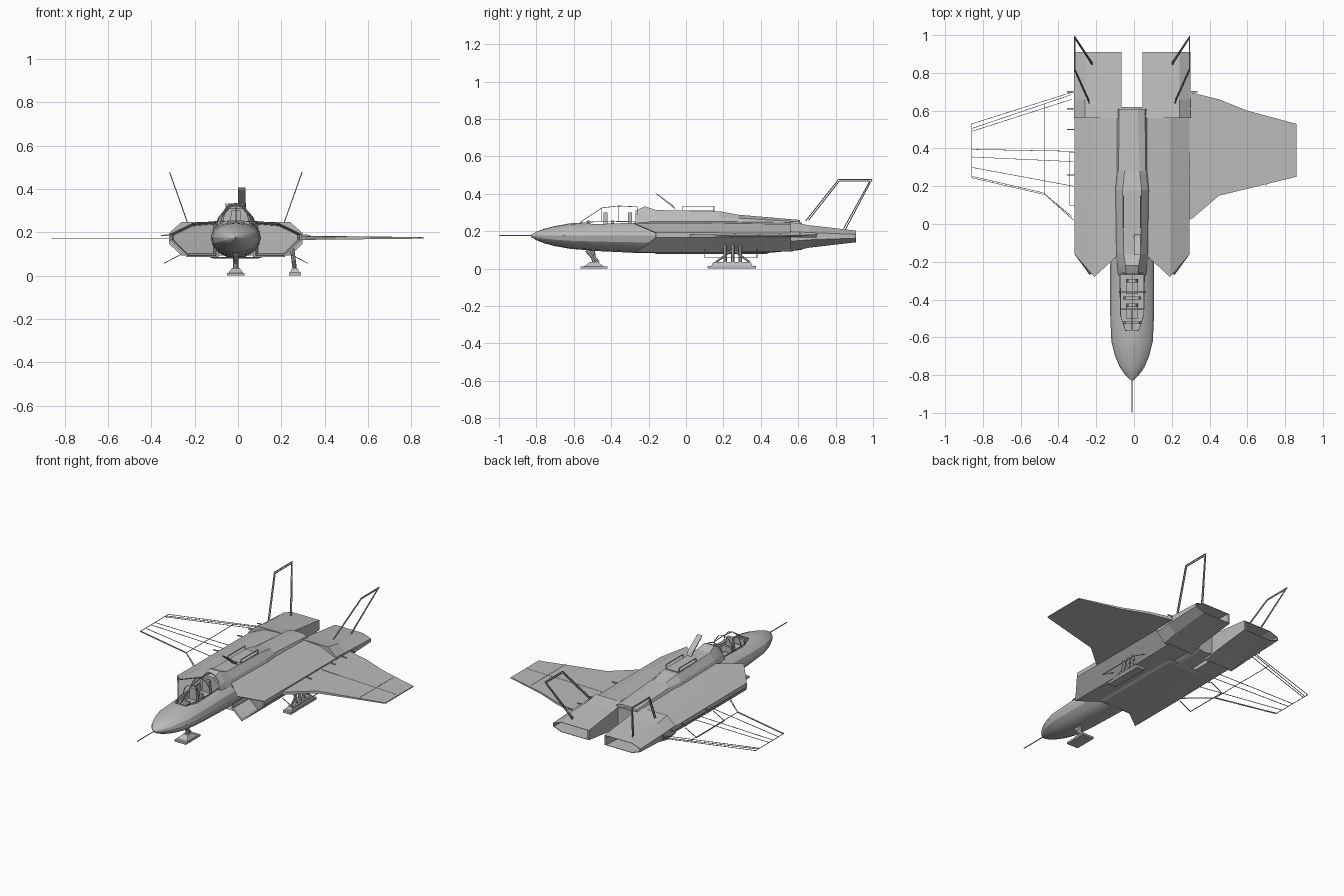
import bpy, bmesh, math
from mathutils import Vector

if "Cube" in bpy.data.objects:
    bpy.data.objects.remove(bpy.data.objects["Cube"])

CX = -0.01  # fuselage centre line


def material(name, v):
    m = bpy.data.materials.new(name)
    m.diffuse_color = (v, v, v, 1)
    m.use_nodes = True
    m.node_tree.nodes["Principled BSDF"].inputs["Base Color"].default_value = m.diffuse_color
    return m


GREY = material("hull grey", 0.5)


def finish(bm, name, smooth=False):
    bmesh.ops.recalc_face_normals(bm, faces=bm.faces)
    me = bpy.data.meshes.new(name)
    bm.to_mesh(me)
    bm.free()
    ob = bpy.data.objects.new(name, me)
    bpy.context.collection.objects.link(ob)
    me.materials.append(GREY)
    if smooth:
        bpy.ops.object.select_all(action='DESELECT')
        ob.select_set(True)
        bpy.context.view_layer.objects.active = ob
        bpy.ops.object.shade_smooth_by_angle(angle=math.radians(25))
    return ob


def skin(bm, rings):
    """Bridge rings of points and return the two end caps."""
    rv = [[bm.verts.new(p) for p in r] for r in rings]
    n = len(rv[0])
    for a, b in zip(rv, rv[1:]):
        for i in range(n):
            bm.faces.new((a[i], a[(i + 1) % n], b[(i + 1) % n], b[i]))
    return bm.faces.new(rv[0]), bm.faces.new(rv[-1])


def loft(name, rings, smooth=False):
    bm = bmesh.new()
    skin(bm, rings)
    return finish(bm, name, smooth)


def recess(bm, face, scale, depth):
    """Cut an opening with a thin lip into an end cap."""
    c = face.calc_center_median()
    for s, d in ((scale, 0), (0.9, depth)):
        f = bmesh.ops.extrude_discrete_faces(bm, faces=[face])["faces"][0]
        for v in f.verts:
            v.co = c + (v.co - c) * s + Vector((0, d, 0))
        c = f.calc_center_median()
        face = f


def box(name, x0, x1, y0, y1, z0, z1, tx=1.0, ty=1.0):
    """Box with optional taper of its top."""
    cx, cy = (x0 + x1) / 2, (y0 + y1) / 2
    hx, hy = (x1 - x0) / 2, (y1 - y0) / 2
    sq = ((-1, -1), (1, -1), (1, 1), (-1, 1))
    return loft(name, [[(cx + a * hx, cy + b * hy, z0) for a, b in sq],
                       [(cx + a * hx * tx, cy + b * hy * ty, z1) for a, b in sq]])


def bars(name, lines, r=0.003, sides=4):
    """Thin bars along polylines."""
    bm = bmesh.new()
    for line in lines:
        for p, q in zip(line, line[1:]):
            p, q = Vector(p), Vector(q)
            u = (q - p).orthogonal().normalized()
            w = (q - p).normalized().cross(u)
            off = [r * (math.cos(t) * u + math.sin(t) * w)
                   for t in (2 * math.pi * i / sides for i in range(sides))]
            skin(bm, [[p + o for o in off], [q + o for o in off]])
    return finish(bm, name)


# Forward fuselage and centre body: (y, half width, top, bottom)
secs = [(-.83, .004, .18, .171), (-.80, .036, .197, .152), (-.76, .064, .212, .136),
        (-.70, .09, .228, .12), (-.62, .11, .242, .106), (-.48, .116, .25, .094),
        (-.25, .116, .26, .083), (.1, .116, .262, .08), (.45, .116, .255, .085),
        (.62, .11, .245, .10)]
rings = []
for y, hw, top, bot in secs:
    ring = []
    for i in range(16):
        t = 2 * math.pi * i / 16
        s = math.sin(t)
        ring.append((CX + hw * math.cos(t), y, .176 + s * ((top - .176) if s > 0 else (.176 - bot))))
    rings.append(ring)
fuselage = loft("fuselage", rings, True)

# Cockpit opening
cutter = loft("cockpit_cutter", [[(CX + a * w, y, z) for a, z in ((-1, .19), (1, .19), (1, .4), (-1, .4))]
                                 for y, w in ((-.56, .035), (-.48, .06), (-.27, .06))])
cutter.hide_render = True
cutter.hide_set(True)
cut = fuselage.modifiers.new("cockpit", 'BOOLEAN')
cut.object, cut.operation, cut.solver = cutter, 'DIFFERENCE', 'EXACT'

# Spine fairing behind the cockpit
loft("spine", [[(CX - b, y, .235), (CX + b, y, .235), (CX + b * .85, y, .27 if z > .28 else .25),
                (CX + t, y, z), (CX - t, y, z), (CX - b * .85, y, .27 if z > .28 else .25)]
               for y, b, t, z in ((-.27, .075, .03, .31), (-.22, .08, .035, .333), (-.16, .09, .045, .313),
                                  (.18, .095, .05, .306), (.28, .085, .04, .288), (.61, .08, .03, .26))])

# Cockpit seats, instrument panel and nose probe
for n, y in (("front", -.47), ("rear", -.34)):
    box(n + "_seat_base", CX - .032, CX + .032, y - .03, y + .035, .19, .228)
    box(n + "_seat_back", CX - .03, CX + .03, y + .03, y + .05, .2, .3, .7)
    box(n + "_instrument_panel", CX - .045, CX + .045, y - .06, y - .045, .19, .257, .8)
bars("nose_probe", [[(CX, -.997, .176), (CX, -.82, .176)]], .003, 6)

# Open canopy frame
def arch(y, w, h):
    return [(CX + w * math.cos(math.pi * i / 6), y, .25 + h * math.sin(math.pi * i / 6)) for i in range(7)]

bars("canopy_frame", [arch(-.45, .06, .075), arch(-.36, .068, .085), arch(-.26, .066, .08),
                      [(CX - .066, -.26, .253), (CX - .062, -.48, .25), (CX - .035, -.565, .248),
                       (CX + .035, -.565, .248), (CX + .062, -.48, .25), (CX + .066, -.26, .253)],
                      [(CX, -.565, .248), (CX, -.45, .325), (CX, -.36, .335), (CX, -.26, .33)]], .0025)

# Dorsal fan hatch with raised lid
box("fan_rim", CX - .045, CX + .045, -.02, .155, .30, .312)
bars("fan_rail", [[(CX + s * .045, -.02, .312), (CX + s * .045, -.02, .333),
                   (CX + s * .045, .15, .333), (CX + s * .045, .15, .312)] for s in (-1, 1)])
loft("fan_lid", [[(CX + .01 + d, -.165, .408), (CX + .01 + d, -.155, .395),
                  (CX + .01 + d, -.055, .315), (CX + .01 + d, -.065, .335)] for d in (0, .035)])

for s, side in ((-1, "left"), (1, "right")):
    def P(x, y, z):
        return (CX + s * x, y, z)

    # Engine nacelle with pointed intake
    prof = ((.08, .253, -.17), (.2, .243, -.28), (.305, .192, -.16),
            (.305, .165, -.16), (.225, .085, -.27), (.08, .085, -.16))
    bm = bmesh.new()
    front, back = skin(bm, [[P(x, y, z) for x, z, y in prof],
                            [P(x, .1, z) for x, z, y in prof],
                            [P(x, .57, .17 + (z - .17) * .92) for x, z, y in prof]])
    recess(bm, front, .9, .15)
    finish(bm, side + "_nacelle")

    # Flat exhaust nozzle, open at the rear
    bm = bmesh.new()
    shape = ((.055, 1), (.25, 1), (.308, .35), (.308, -.3), (.25, -1), (.055, -1))
    front, back = skin(bm, [[P(x, y, zc + k * h) for x, k in shape]
                            for y, zc, h in ((.56, .17, .078), (.66, .172, .06), (.91, .172, .031))])
    recess(bm, back, .92, -.18)
    finish(bm, side + "_nozzle")

    # Tail fin, an open outline
    def fin(y, z):
        return P(.225 + (z - .25) * .355, y, z)
    outer = [fin(*p) for p in ((.64, .255), (.815, .476), (.994, .476), (.85, .205))]
    inner = [fin(*p) for p in ((.655, .258), (.82, .468), (.983, .468), (.843, .215))]
    bars(side + "_fin_frame", [outer, inner], .003)

    # Control surface hinges along the root
    bars(side + "_hinges", [[P(.27, y, .19), P(.345, y, .185)] for y in (.26, .5, .61, .7)], .004)

    # Open bay doors under the nacelle
    bars(side + "_bay_door", [[P(.25, .1, .1), P(.33, .1, .058), P(.33, .38, .058), P(.25, .38, .1)]], .0025)

# Right wing, solid
plan = ((.29, .02), (.31, .03), (.45, .15), (.86, .25), (.86, .53), (.60, .60), (.45, .66), (.29, .70))
loft("right_wing", [[(x, y, .174 + k * (.009 - .006 * (x - .29) / .57)) for x, y in plan] for k in (-1, 1)])
bars("right_wing_seams", [[(.31, .40, .183), (.85, .38, .177)], [(.7, .2, .179), (.7, .56, .179)]], .0015)

# Left wing, an open frame of spars and ribs
L = lambda *pts: [(x, y, .172) for x, y in pts]
bars("left_wing_frame", [
    L((-.32, .02), (-.47, .155), (-.86, .245), (-.86, .53), (-.32, .70)),
    L((-.33, .04), (-.48, .165), (-.855, .252)),
    L((-.86, .49), (-.33, .66)), L((-.86, .505), (-.33, .685)),
    L((-.475, .155), (-.475, .64)), L((-.86, .395), (-.32, .385)),
    L((-.86, .355), (-.32, .33)), L((-.86, .3), (-.32, .2))], .002)

# Nose skid and right main skid
box("nose_skid", CX - .04, CX + .04, -.565, -.42, 0, .012)
box("nose_skid_foot", CX - .035, CX + .035, -.545, -.44, .012, .035, .5, .4)
bars("nose_strut", [[(CX, -.49, .03), (CX, -.50, .1)], [(CX, -.47, .03), (CX, -.53, .1)]], .012, 8)
box("main_skid", .235, .29, .115, .375, 0, .014)
box("main_skid_foot", .24, .285, .135, .355, .014, .036, .55, .9)
bars("main_struts", [[(.262, y, .03), (.25, y, .125)] for y in (.21, .25, .29)], .01, 8)
bars("main_brace", [[(.262, .16, .035), (.25, .25, .1)], [(.262, .34, .035), (.25, .25, .1)]], .006, 6)

# Belly bay fairing
box("belly_fairing", CX - .12, CX + .12, -.18, .45, .085, .078, .85, .92)
